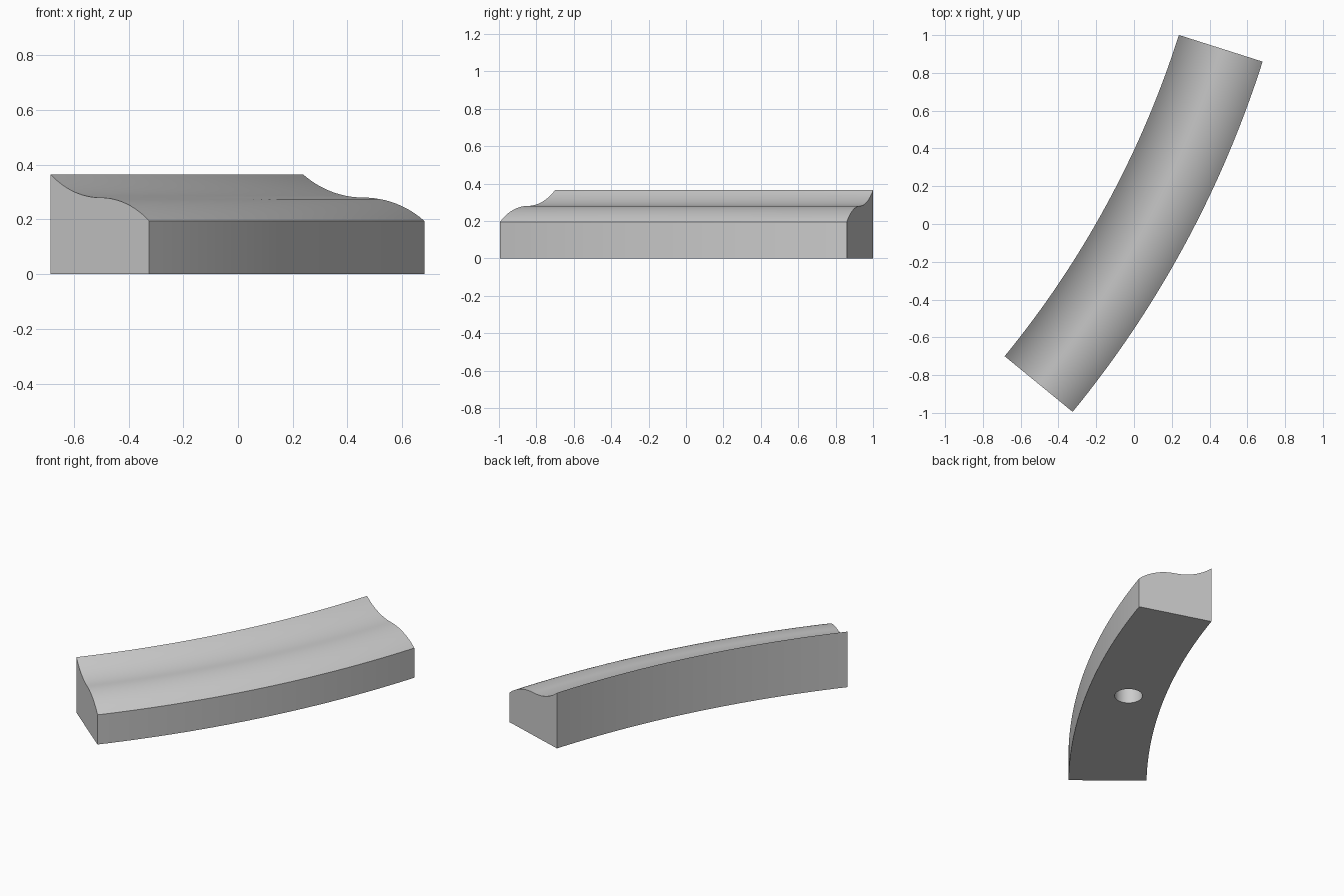
import bpy, bmesh, math
from mathutils import Vector

cube = bpy.data.objects.get("Cube")
if cube:
    bpy.data.objects.remove(cube, do_unlink=True)

# Arc layout
CENTRE = Vector((-4.67, 2.562, 0))
R_IN, WIDTH = 5.15, 0.465
START, END = math.radians(-39.3), math.radians(-17.65)
SEGMENTS, CURVE_STEPS = 32, 12
Z_IN, Z_OUT = 0.365, 0.195

grey = bpy.data.materials.new("light_grey")
grey.use_nodes = True
grey.diffuse_color = (0.6, 0.6, 0.6, 1)
grey.node_tree.nodes["Principled BSDF"].inputs["Base Color"].default_value = grey.diffuse_color


def polar(radius, angle, z):
    return CENTRE + Vector((radius * math.cos(angle), radius * math.sin(angle), z))


def moulding_profile():
    """Rectangle whose top is a cove running into a round, level where they meet."""
    w, h = WIDTH / 2, (Z_IN - Z_OUT) / 2
    arc_r = (w * w + h * h) / (2 * h)
    sweep = math.asin(w / arc_r)
    middle = (Z_IN + Z_OUT) / 2
    points = [(R_IN, 0)]
    for i in range(-CURVE_STEPS, CURVE_STEPS + 1):
        a = sweep * i / CURVE_STEPS
        rise = arc_r * (1 - math.cos(a))
        points.append((R_IN + w + arc_r * math.sin(a), middle + (rise if a < 0 else -rise)))
    points.append((R_IN + WIDTH, 0))
    return points


def new_object(name, bm):
    bmesh.ops.recalc_face_normals(bm, faces=bm.faces)
    mesh = bpy.data.meshes.new(name)
    bm.to_mesh(mesh)
    bm.free()
    mesh.materials.append(grey)
    obj = bpy.data.objects.new(name, mesh)
    bpy.context.collection.objects.link(obj)
    return obj


# Curved moulding: sweep the profile along the arc
bm = bmesh.new()
profile = moulding_profile()
rings = []
for s in range(SEGMENTS + 1):
    angle = START + (END - START) * s / SEGMENTS
    rings.append([bm.verts.new(polar(r, angle, z)) for r, z in profile])
n = len(profile)
for a, b in zip(rings, rings[1:]):
    for i in range(n):
        j = (i + 1) % n
        bm.faces.new((a[i], a[j], b[j], b[i]))
bm.faces.new(rings[0])
bm.faces.new(rings[-1])
moulding = new_object("curved_moulding", bm)

# Blind round hole in the underside
bm = bmesh.new()
bmesh.ops.create_cone(bm, cap_ends=True, segments=48, radius1=0.083, radius2=0.083, depth=0.34)
cutter = new_object("hole_cutter", bm)
cutter.location = polar(R_IN + 0.215, (START + END) / 2, 0)
cutter.hide_render = True

cut = moulding.modifiers.new("underside_hole", "BOOLEAN")
cut.operation = "DIFFERENCE"
cut.solver = "EXACT"
cut.object = cutter

bpy.ops.object.select_all(action="DESELECT")
moulding.select_set(True)
bpy.context.view_layer.objects.active = moulding
bpy.context.view_layer.update()
bpy.ops.object.modifier_apply(modifier=cut.name)
bpy.data.objects.remove(cutter, do_unlink=True)
bpy.ops.object.shade_smooth_by_angle(angle=math.radians(30))
